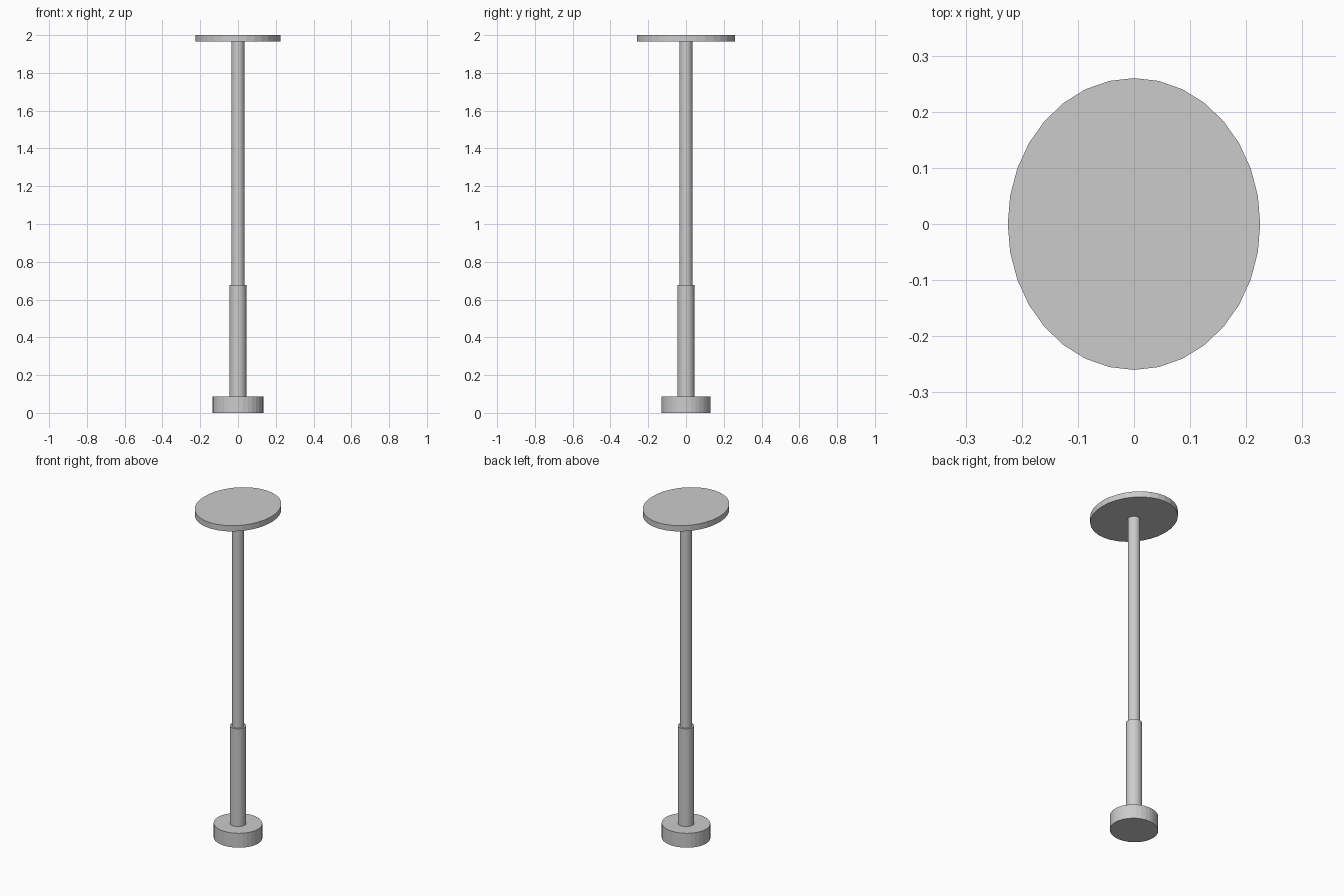
import bpy

if "Cube" in bpy.data.objects:
    bpy.data.objects.remove(bpy.data.objects["Cube"])

SIDES = 32


def cylinder(name, rx, ry, z0, z1):
    """Flat-faced elliptical cylinder standing between two heights."""
    bpy.ops.mesh.primitive_cylinder_add(vertices=SIDES, radius=1, depth=1,
                                        location=(0, 0, (z0 + z1) / 2))
    obj = bpy.context.object
    obj.name = name
    obj.scale = (rx, ry, z1 - z0)
    bpy.ops.object.transform_apply(location=False, rotation=False, scale=True)
    return obj


# Weighted foot
cylinder("base", 0.135, 0.13, 0.0, 0.087)
# Thick lower sleeve
cylinder("lower_sleeve", 0.045, 0.045, 0.085, 0.677)
# Thin upper pole
cylinder("upper_pole", 0.034, 0.034, 0.67, 1.967)
# Oval plate on top
cylinder("top_plate", 0.225, 0.26, 1.965, 2.0)
